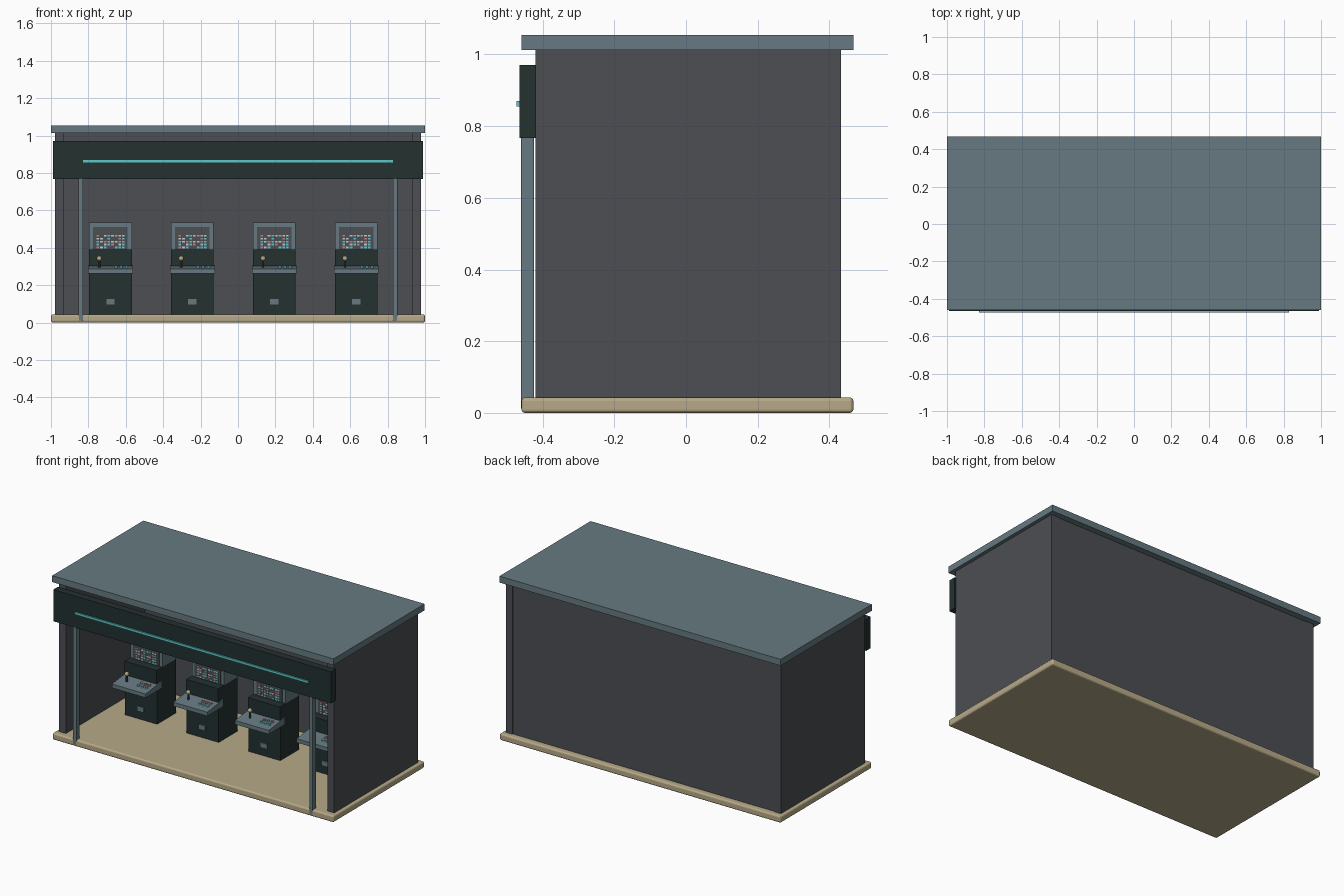
import bpy, bmesh, math, random
from mathutils import Matrix, Vector

random.seed(4)
if "Cube" in bpy.data.objects:
    bpy.data.objects.remove(bpy.data.objects["Cube"], do_unlink=True)


def material(name, hexcode):
    """Flat material from an sRGB hex colour, stored as linear values."""
    rgb = [int(hexcode[i:i + 2], 16) / 255 for i in (0, 2, 4)]
    col = [c / 12.92 if c < 0.04045 else ((c + 0.055) / 1.055) ** 2.4 for c in rgb] + [1]
    m = bpy.data.materials.new(name)
    m.use_nodes = True
    m.diffuse_color = col
    m.node_tree.nodes["Principled BSDF"].inputs["Base Color"].default_value = col
    return m


SLATE = material("slate blue", "667A81")
DARK = material("dark green", "233130")
GREY = material("charcoal grey", "4C4E53")
SAND = material("sand", "B7AA88")
CYAN = material("cyan glow", "5CC8CC")
CORAL = material("coral", "C98078")
PALE = material("pale grey", "C4CCCC")


def add_object(name, bm, mat):
    mesh = bpy.data.meshes.new(name)
    bm.to_mesh(mesh)
    bm.free()
    mesh.materials.append(mat)
    ob = bpy.data.objects.new(name, mesh)
    bpy.context.collection.objects.link(ob)
    return ob


def add_box(bm, x, y, z):
    size = [b - a for a, b in (x, y, z)]
    mid = Vector([(a + b) / 2 for a, b in (x, y, z)])
    bmesh.ops.create_cube(bm, size=1, matrix=Matrix.Translation(mid) @ Matrix.Diagonal((*size, 1)))


def box(name, x, y, z, mat, bevel=0):
    bm = bmesh.new()
    add_box(bm, x, y, z)
    ob = add_object(name, bm, mat)
    if bevel:
        mod = ob.modifiers.new("rounded edges", "BEVEL")
        mod.width, mod.segments = bevel, 3
    return ob


def side_profile(name, half, points, mat):
    """Extrude a (y, z) outline across the width."""
    bm = bmesh.new()
    face = bm.faces.new([bm.verts.new((-half, y, z)) for y, z in points])
    ext = bmesh.ops.extrude_face_region(bm, geom=[face])
    moved = [v for v in ext["geom"] if isinstance(v, bmesh.types.BMVert)]
    bmesh.ops.translate(bm, verts=moved, vec=(2 * half, 0, 0))
    bmesh.ops.recalc_face_normals(bm, faces=bm.faces)
    return add_object(name, bm, mat)


# Building shell
box("floor_slab", (-1, 1), (-0.459, 0.467), (0, 0.043), SAND, 0.01)
box("roof_slab", (-1, 1), (-0.459, 0.467), (1.013, 1.054), SLATE)
box("back_wall", (-0.94, 0.94), (0.385, 0.428), (0.03, 1.02), GREY)
for side, s in (("left", 1), ("right", -1)):
    box(side + "_wall", sorted((s * 0.93, s * 0.978)), (-0.42, 0.432), (0.03, 1.02), GREY)
    box(side + "_post", sorted((s * 0.828, s * 0.852)), (-0.46, -0.424), (0.01, 0.8), SLATE, 0.004)

# Sign board with its light strip
box("sign_board", (-0.988, 0.988), (-0.465, -0.418), (0.767, 0.97), DARK)
box("light_strip", (-0.83, 0.83), (-0.473, -0.463), (0.855, 0.87), CYAN)


# Arcade cabinet, built once around x = 0
parts = []
W = 0.114
parts.append(box("cabinet_base", (-W, W), (-0.01, 0.18), (0.043, 0.275), DARK))
parts.append(box("cabinet_console", (-W, W), (-0.015, 0.18), (0.275, 0.39), DARK))
parts.append(box("cabinet_hood", (-W, W), (0.045, 0.18), (0.39, 0.535), SLATE))
parts.append(box("coin_plate", (-0.022, 0.022), (-0.016, 0), (0.097, 0.126), SLATE))
parts.append(box("screen", (-0.092, 0.092), (0.04, 0.05), (0.385, 0.512), GREY))
deck = [(-0.135, 0.262), (-0.135, 0.287), (0.03, 0.308), (0.03, 0.262)]
parts.append(side_profile("control_deck", 0.12, deck, SLATE))

# Coloured blocks on the screen
blocks = {"cyan": (CYAN, bmesh.new()), "coral": (CORAL, bmesh.new()), "pale": (PALE, bmesh.new())}
for row in range(5):
    for col in range(8):
        pick = random.choice(["cyan", "cyan", "cyan", "coral", "pale", "", "", ""])
        if pick:
            x, z = -0.074 + col * 0.0195, 0.397 + row * 0.0155
            add_box(blocks[pick][1], (x, x + 0.014), (0.037, 0.041), (z, z + 0.009))
for label, (mat, bm) in blocks.items():
    parts.append(add_object("screen_blocks_" + label, bm, mat))

# Joystick
bm = bmesh.new()
bmesh.ops.create_cone(bm, cap_ends=True, segments=12, radius1=0.006, radius2=0.006, depth=0.05,
                      matrix=Matrix.Translation((-0.06, -0.07, 0.315)))
parts.append(add_object("joystick_shaft", bm, DARK))
bm = bmesh.new()
bmesh.ops.create_uvsphere(bm, u_segments=14, v_segments=8, radius=0.014,
                          matrix=Matrix.Translation((-0.06, -0.07, 0.343)))
for f in bm.faces:
    f.smooth = True
parts.append(add_object("joystick_ball", bm, SAND))

# Buttons, two rows that follow the slope of the deck
for label, mat, y in (("front", CYAN, -0.08), ("rear", CORAL, -0.05)):
    bm = bmesh.new()
    z = 0.287 + (y + 0.135) * 0.127
    for i in range(3):
        bmesh.ops.create_cone(bm, cap_ends=True, segments=12, radius1=0.009, radius2=0.009, depth=0.012,
                              matrix=Matrix.Translation((0.03 + i * 0.028, y, z + 0.002)))
    parts.append(add_object(label + "_buttons", bm, mat))

# Row of four cabinets sharing the same meshes
for i in range(4):
    for part in parts:
        ob = part if i == 0 else part.copy()
        if i:
            bpy.context.collection.objects.link(ob)
        ob.location.x = -0.682 + i * 0.438
